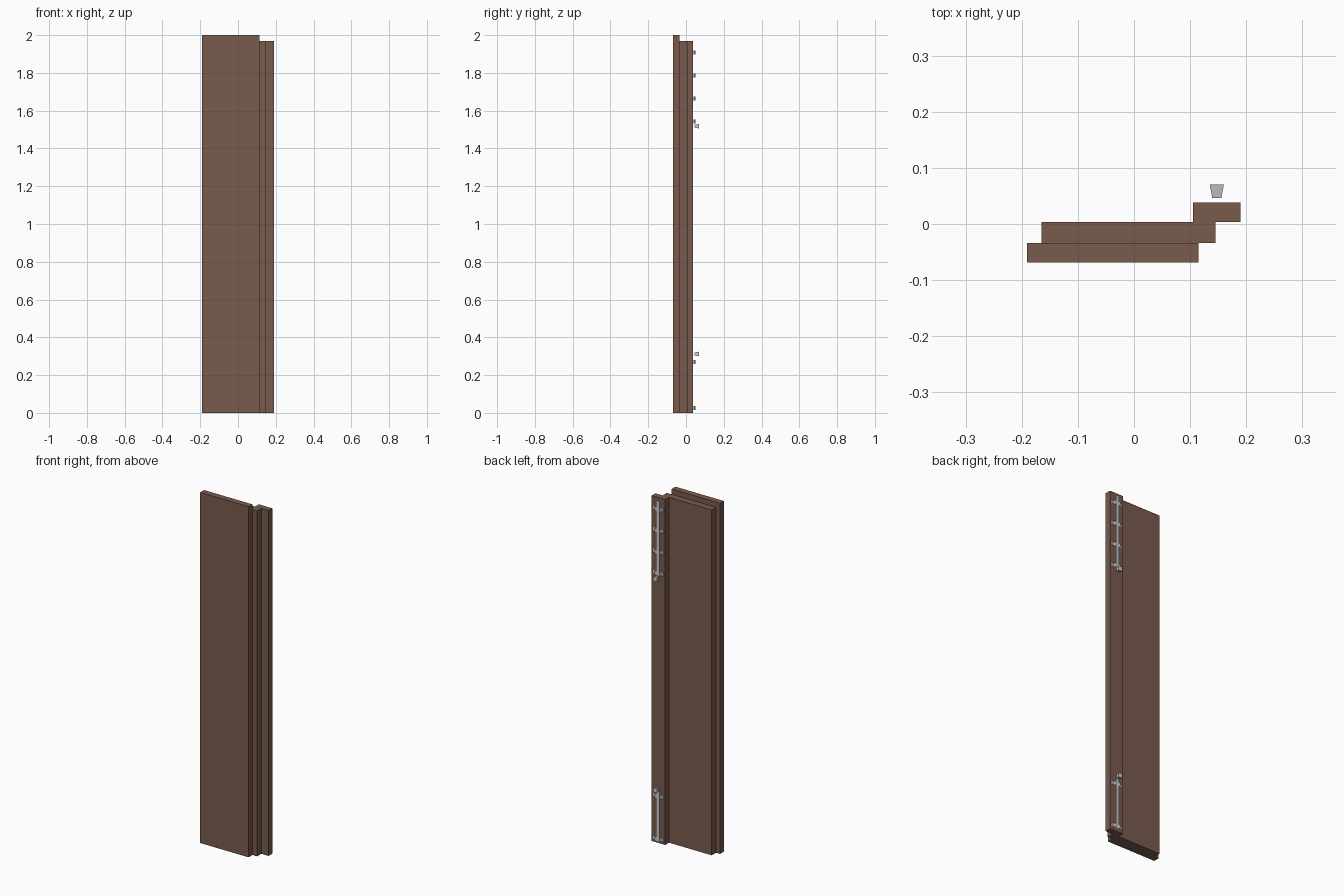
import bpy

if "Cube" in bpy.data.objects:
    bpy.data.objects.remove(bpy.data.objects["Cube"])

def material(name, color):
    m = bpy.data.materials.new(name)
    m.diffuse_color = color
    m.use_nodes = True
    m.node_tree.nodes["Principled BSDF"].inputs["Base Color"].default_value = m.diffuse_color
    return m

wood = material("brown_wood", (0.19, 0.105, 0.075, 1))

def mesh_object(name, verts, faces, mat=None):
    me = bpy.data.meshes.new(name)
    me.from_pydata(verts, [], faces)
    ob = bpy.data.objects.new(name, me)
    bpy.context.collection.objects.link(ob)
    if mat:
        me.materials.append(mat)
    return ob

BOX = [(3, 2, 1, 0), (4, 5, 6, 7), (0, 1, 5, 4),
       (1, 2, 6, 5), (2, 3, 7, 6), (3, 0, 4, 7)]

def board(name, x0, x1, y0, y1, z1):
    verts = [(x, y, z) for z in (0, z1)
             for x, y in ((x0, y0), (x1, y0), (x1, y1), (x0, y1))]
    mesh_object(name, verts, BOX, wood)

# Stepped door leaf: outer panel, core panel and meeting strip
board("front_panel", -0.191, 0.115, -0.069, -0.034, 2.0)
board("core_panel", -0.165, 0.145, -0.034, 0.004, 1.97)
board("meeting_strip", 0.105, 0.19, 0.004, 0.038, 1.97)

CX = 0.1475      # bolt centre line
ROD_Y = 0.046

# Bolt rods: thin flat bars
def rod(name, z0, z1):
    w = 0.011
    mesh_object(name, [(CX + w, ROD_Y, z0), (CX - w, ROD_Y, z0),
                       (CX - w, ROD_Y, z1), (CX + w, ROD_Y, z1)], [(0, 1, 2, 3)])

# Knobs: blocks flaring away from the door
def knob(name, z):
    verts = [(CX + sx * h, y, z + sz * h)
             for y, h in ((ROD_Y, 0.008), (0.07, 0.0125))
             for sx, sz in ((-1, -1), (-1, 1), (1, 1), (1, -1))]
    mesh_object(name, verts, BOX)

# Brackets: bent sheet-metal straps over the rod
def bracket(name, z, h=0.011):
    half = [(0.035, 0.0385), (0.033, 0.044), (0.021, 0.044), (0.015, 0.051)]
    prof = half + [(-x, y) for x, y in reversed(half)]
    n = len(prof)
    verts = [(CX + x, y, z + s * h) for s in (-1, 1) for x, y in prof]
    mesh_object(name, verts, [(i, i + 1, n + i + 1, n + i) for i in range(n - 1)])

rod("upper_rod", 1.505, 1.955)
rod("lower_rod", 0.01, 0.325)
knob("upper_knob", 1.518)
knob("lower_knob", 0.312)
for i, z in enumerate((1.908, 1.786, 1.664, 1.542)):
    bracket(f"upper_bracket_{i + 1}", z)
for i, z in enumerate((0.27, 0.025)):
    bracket(f"lower_bracket_{i + 1}", z)
